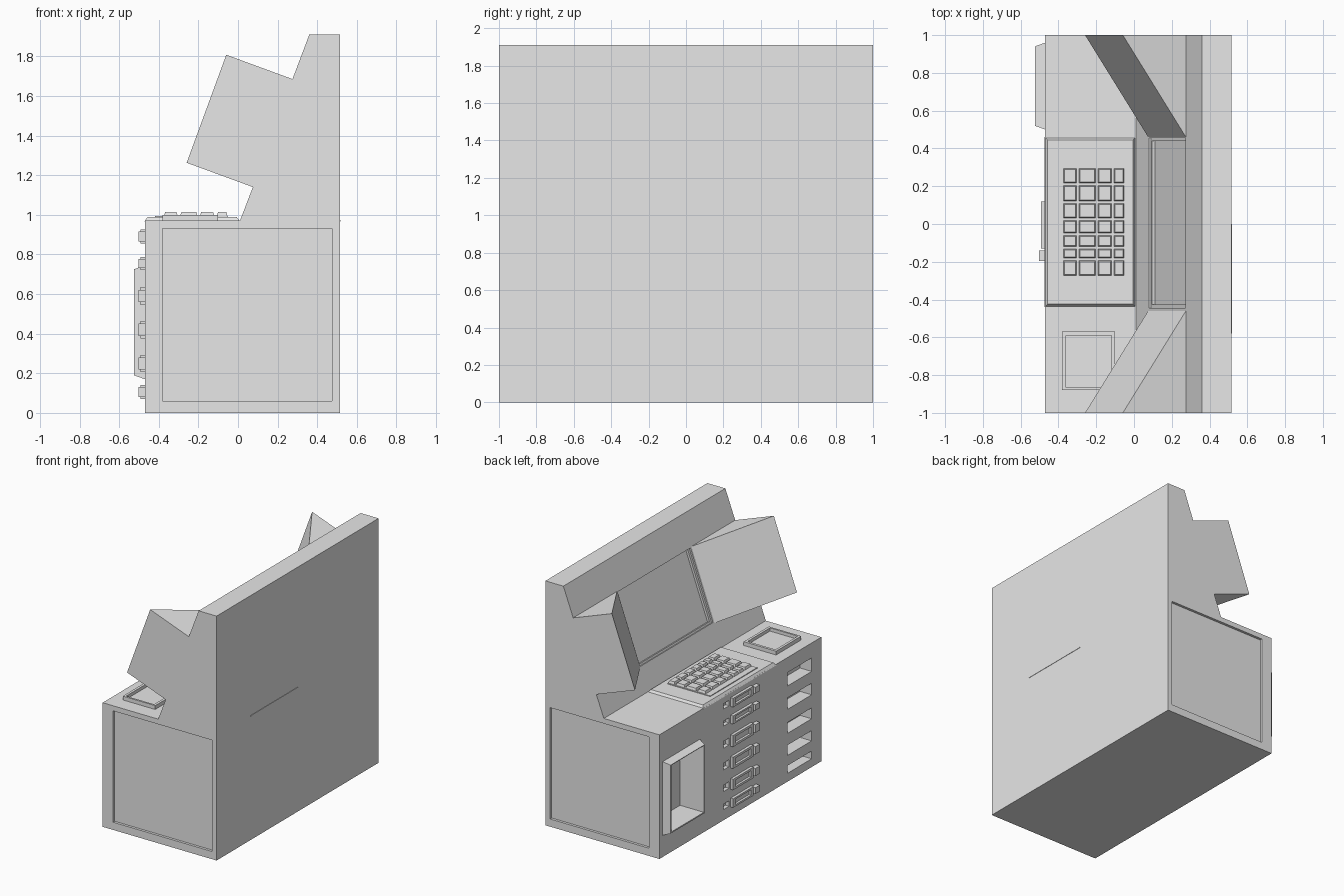
import bpy, bmesh
from mathutils import Vector

cube = bpy.data.objects.get("Cube")
if cube:
    bpy.data.objects.remove(cube, do_unlink=True)

grey = bpy.data.materials.new("light_grey")
grey.use_nodes = True
grey.diffuse_color = (0.8, 0.8, 0.8, 1)
grey.node_tree.nodes["Principled BSDF"].inputs["Base Color"].default_value = (0.8, 0.8, 0.8, 1)


def finish(name, bm):
    bmesh.ops.recalc_face_normals(bm, faces=bm.faces)
    mesh = bpy.data.meshes.new(name)
    bm.to_mesh(mesh)
    bm.free()
    mesh.materials.append(grey)
    obj = bpy.data.objects.new(name, mesh)
    bpy.context.collection.objects.link(obj)
    return obj


def add_loft(bm, a, b):
    """Solid between two matching outlines."""
    va, vb = [bm.verts.new(p) for p in a], [bm.verts.new(p) for p in b]
    bm.faces.new(va)
    bm.faces.new(vb)
    for i in range(len(a)):
        j = (i + 1) % len(a)
        bm.faces.new((va[i], va[j], vb[j], vb[i]))


def add_prism(bm, profile, y0, y1):
    """Extrude an x-z profile along y."""
    add_loft(bm, [(x, y0, z) for x, z in profile], [(x, y1, z) for x, z in profile])


def add_box(bm, x0, x1, y0, y1, z0, z1):
    add_prism(bm, [(x0, z0), (x1, z0), (x1, z1), (x0, z1)], y0, y1)


def add_pad(bm, x0, x1, y0, y1, z0, z1, t):
    """Box whose top is drawn in by t."""
    add_loft(bm, [(x0, y0, z0), (x1, y0, z0), (x1, y1, z0), (x0, y1, z0)],
             [(x0 + t, y0 + t, z1), (x1 - t, y0 + t, z1), (x1 - t, y1 - t, z1), (x0 + t, y1 - t, z1)])


def cut(obj, fill):
    """Subtract the solids that fill() adds to a mesh."""
    bm = bmesh.new()
    fill(bm)
    tool = finish("cutter", bm)
    mod = obj.modifiers.new("cut", 'BOOLEAN')
    mod.operation, mod.solver, mod.object = 'DIFFERENCE', 'EXACT', tool
    mesh = bpy.data.meshes.new_from_object(obj.evaluated_get(bpy.context.evaluated_depsgraph_get()))
    obj.modifiers.clear()
    obj.data = mesh
    bpy.data.objects.remove(tool, do_unlink=True)


FRONT, DESK, BACK = -0.47, 0.97, 0.515
low, high = Vector((0.075, 1.14)), Vector((0.275, 1.685))
up = (high - low).normalized()
out = Vector((-up.y, up.x))


def panel(u, v):
    return low + up * u + out * v


# Cabinet body
bm = bmesh.new()
add_prism(bm, [(FRONT, 0), (BACK, 0), (BACK, 1.91), (0.36, 1.91), high, low,
               (0.01, DESK), (FRONT, DESK)], -1, 1)
body = finish("console_body", bm)

# Drive rows and vent slots: centre height, height
drives = [(0.89, 0.07), (0.755, 0.065), (0.59, 0.09), (0.42, 0.09), (0.25, 0.085), (0.105, 0.07)]
slots = [(0.80, 0.105), (0.61, 0.09), (0.42, 0.085), (0.245, 0.08), (0.095, 0.06)]


def recesses(bm):
    for s in (-1, 1):
        add_box(bm, -0.38, 0.475, s * 0.98, s * 1.1, 0.06, 0.93)
    add_box(bm, -0.6, -0.32, 0.53, 0.93, 0.2, 0.72)
    for z, h in slots:
        add_box(bm, -0.6, -0.37, -0.88, -0.58, z - h / 2, z + h / 2)
    for z, h in drives:
        add_box(bm, -0.6, -0.44, 0.14, 0.21, z - h * 0.3, z + h * 0.3)


def screen(bm):
    for u, y0, y1, depth in ((0.01, -0.445, 0.455, -0.012), (0.025, -0.425, 0.44, -0.03)):
        add_prism(bm, [panel(u, depth), panel(0.575, depth), panel(0.575, 0.02), panel(u, 0.02)], y0, y1)
        if depth > -0.02:
            cut(body, lambda b: add_prism(b, [panel(u, depth), panel(0.575, depth),
                                             panel(0.575, 0.02), panel(u, 0.02)], y0, y1))
            bm.clear()


cut(body, recesses)
cut(body, screen)

# Angled wings on both ends of the screen
length = (high - low).length
for s, name in ((-1, "right_wing"), (1, "left_wing")):
    bm = bmesh.new()
    tri = [((0, 0), 0.46), ((0, 0), 1), ((0, 0.356), 1)]
    ends = []
    for u in (0, length):
        ends.append([(panel(u, v).x, s * y, panel(u, v).y) for (_, v), y in tri])
    add_loft(bm, *ends)
    finish(name, bm)

# Keyboard plate and base
bm = bmesh.new()
add_pad(bm, FRONT - 0.003, 0.01, -0.44, 0.46, DESK - 0.005, 0.988, 0.016)
finish("keyboard_plate", bm)
bm = bmesh.new()
add_box(bm, -0.42, -0.05, -0.28, 0.30, 0.98, 0.994)
finish("keyboard_base", bm)

# Keys
columns = [(-0.375, -0.303), (-0.293, -0.203), (-0.193, -0.118), (-0.108, -0.052)]
rows = [(-0.275, -0.193), (-0.182, -0.13), (-0.12, -0.06), (-0.05, 0.02),
        (0.03, 0.11), (0.12, 0.205), (0.215, 0.295)]
bm = bmesh.new()
for x0, x1 in columns:
    for y0, y1 in rows:
        add_pad(bm, x0, x1, y0, y1, 0.99, 1.013, 0.007)
finish("keys", bm)

# Raised tray on the desk
bm = bmesh.new()
add_box(bm, -0.38, -0.10, -0.88, -0.57, DESK - 0.01, 1.0)
tray = finish("desk_tray", bm)
cut(tray, lambda b: add_box(b, -0.36, -0.12, -0.865, -0.59, 0.975, 1.1))

# Tapered hatch frame
bm = bmesh.new()
add_loft(bm, [(FRONT, 0.5, 0.17), (FRONT, 0.96, 0.17), (FRONT, 0.96, 0.745), (FRONT, 0.5, 0.745)],
         [(-0.525, 0.52, 0.19), (-0.525, 0.94, 0.19), (-0.525, 0.94, 0.725), (-0.525, 0.52, 0.725)])
hatch = finish("hatch_frame", bm)
cut(hatch, lambda b: add_box(b, -0.6, -0.4, 0.53, 0.93, 0.2, 0.72))

# Drive frames with a slot each, and their latches
for i, (z, h) in enumerate(drives, 1):
    bm = bmesh.new()
    add_box(bm, -0.492, FRONT + 0.01, -0.13, 0.12, z - h / 2, z + h / 2)
    frame = finish(f"drive_frame_{i}", bm)
    cut(frame, lambda b: add_box(b, -0.6, FRONT - 0.004, -0.10, 0.09, z - h * 0.3, z + h * 0.3))
    bm = bmesh.new()
    add_box(bm, -0.502, FRONT + 0.01, -0.195, -0.14, z - h * 0.35, z + h * 0.35)
    finish(f"drive_latch_{i}", bm)

# Thin seam on the rear wall
bm = bmesh.new()
add_box(bm, BACK - 0.01, BACK + 0.003, -0.58, 0.0, 0.967, 0.973)
finish("rear_seam", bm)
